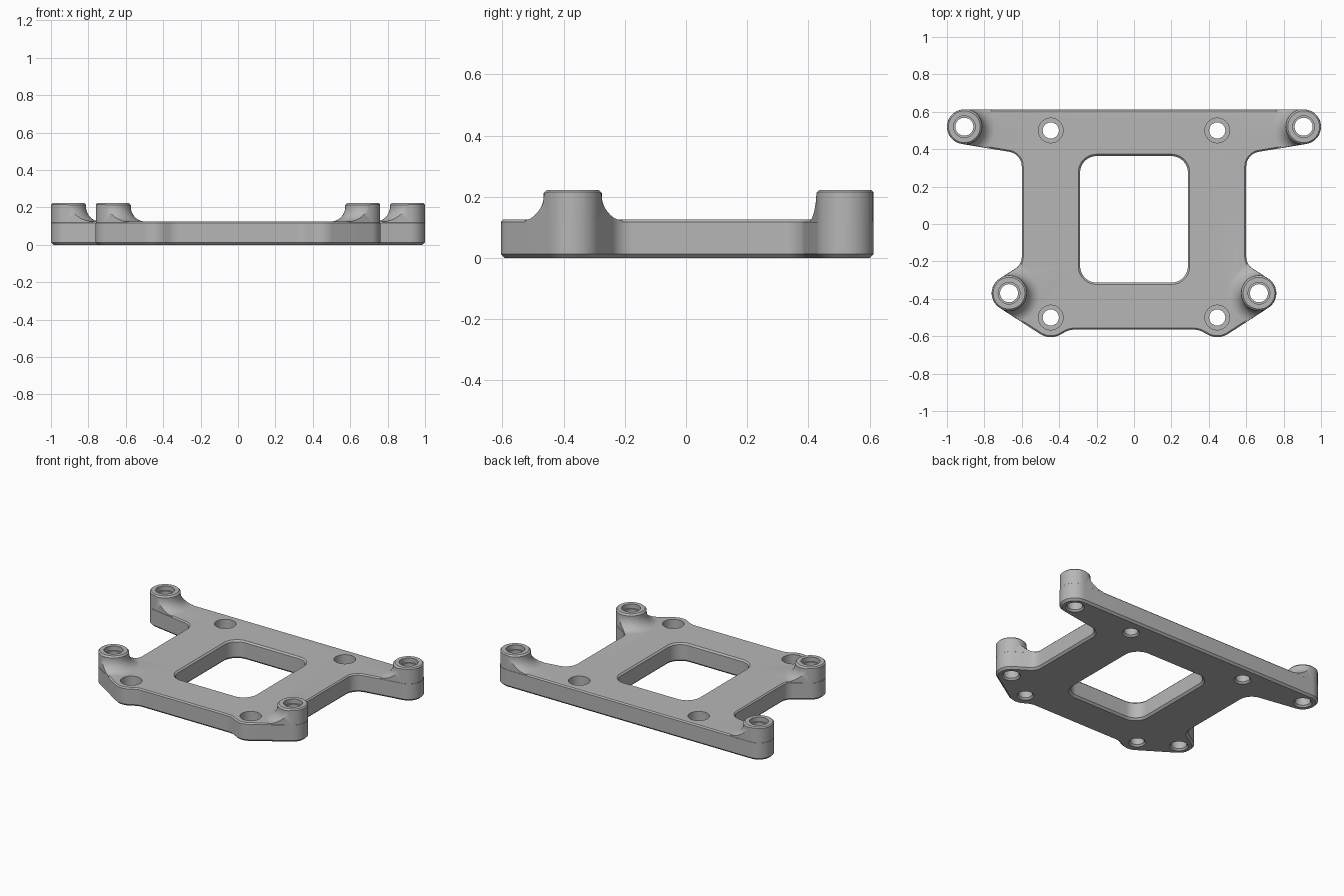
import bpy, bmesh, math
from mathutils import Vector

cube = bpy.data.objects.get("Cube")
if cube:
    bpy.data.objects.remove(cube, do_unlink=True)

metal = bpy.data.materials.new("grey_metal")
metal.use_nodes = True
GREY = (0.47, 0.47, 0.47, 1)
metal.diffuse_color = GREY
metal.node_tree.nodes["Principled BSDF"].inputs["Base Color"].default_value = GREY


def loft(name, rings):
    """Closed solid through a stack of rings, capped at both ends."""
    bm = bmesh.new()
    rows = [[bm.verts.new(p) for p in ring] for ring in rings]
    n = len(rows[0])
    for a, b in zip(rows, rows[1:]):
        for i in range(n):
            j = (i + 1) % n
            bm.faces.new((a[i], a[j], b[j], b[i]))
    bm.faces.new(rows[0][::-1])
    bm.faces.new(rows[-1])
    bmesh.ops.recalc_face_normals(bm, faces=bm.faces)
    mesh = bpy.data.meshes.new(name)
    bm.to_mesh(mesh)
    bm.free()
    mesh.materials.append(metal)
    obj = bpy.data.objects.new(name, mesh)
    bpy.context.collection.objects.link(obj)
    return obj


def lathe(name, x, y, profile, n=48):
    """Turned solid about a vertical axis, profile of (radius, height)."""
    turn = [2 * math.pi * i / n for i in range(n)]
    return loft(name, [[(x + r * math.cos(t), y + r * math.sin(t), z) for t in turn]
                       for r, z in profile])


def belt(circles, offset=0.0, steps=20):
    """Outline of arcs joined by tangent lines; negative radius is a concave arc."""
    normals = []
    for i, (x, y, r) in enumerate(circles):
        x2, y2, r2 = circles[(i + 1) % len(circles)]
        d = Vector((x2 - x, y2 - y))
        k = (r - r2) / d.length
        d.normalize()
        nrm = d * k + Vector((d.y, -d.x)) * math.sqrt(max(0, 1 - k * k))
        normals.append(math.atan2(nrm.y, nrm.x))
    pts = []
    for i, (x, y, r) in enumerate(circles):
        a, b = normals[i - 1], normals[i]
        sweep = (b - a) % (2 * math.pi) if r > 0 else -((a - b) % (2 * math.pi))
        for s in range(steps + 1):
            t = a + sweep * s / steps
            pts.append((x + (r + offset) * math.cos(t), y + (r + offset) * math.sin(t)))
    return pts


def prism(name, circles, sections):
    """Belt outline stacked over (offset, height) sections."""
    return loft(name, [[(x, y, z) for x, y in belt(circles, o)] for o, z in sections])


def combine(obj, tool, operation):
    """Apply a boolean and discard the tool."""
    mod = obj.modifiers.new("boolean", 'BOOLEAN')
    mod.operation = operation
    mod.solver = 'EXACT'
    mod.object = tool
    deps = bpy.context.evaluated_depsgraph_get()
    mesh = bpy.data.meshes.new_from_object(obj.evaluated_get(deps))
    obj.modifiers.clear()
    obj.data = mesh
    bpy.data.objects.remove(tool, do_unlink=True)


TOP, BOSS_TOP, BOSS_R = 0.125, 0.222, 0.093
rear_boss, front_boss = (0.907, 0.52), (0.668, -0.37)

# Plate outline: right half from the front edge round to the rear, then mirrored
half = [
    (0.32, -0.665, -0.10),
    (0.445, -0.50, 0.105),
    (*front_boss, BOSS_R),
    (0.675, -0.175, -0.075),
    (0.68, 0.307, -0.08),
    (*rear_boss, BOSS_R),
]
outline = half + [(-x, y, r) for x, y, r in reversed(half)]
bracket = prism("mounting_bracket", outline,
                [(-0.013, 0), (0, 0.013), (0, TOP - 0.008), (-0.008, TOP)])

# Central window with eased edges
window = [(-0.2, -0.225, 0.088), (0.2, -0.225, 0.088),
          (0.2, 0.275, 0.088), (-0.2, 0.275, 0.088)]
combine(bracket, prism("window_cutter", window,
                       [(0.023, -0.01), (0, 0.013), (0, TOP - 0.01), (0.02, TOP + 0.01)]),
        'DIFFERENCE')

# Raised bosses flaring into the plate, trimmed to the outline
FLARE = 0.078
arc = [math.radians(270 - 90 * i / 12) for i in range(13)]
flare = [(BOSS_R + FLARE, 0.06)]
flare += [(BOSS_R + 0.002 + FLARE * (1 + math.cos(a)), TOP - 0.001 + FLARE * (1 + math.sin(a)))
          for a in arc]
flare += [(BOSS_R + 0.002, BOSS_TOP - 0.01), (BOSS_R - 0.008, BOSS_TOP)]
for bx, by in (rear_boss, front_boss):
    for side in (1, -1):
        boss = lathe("boss", side * bx, by, flare)
        combine(boss, prism("trim", outline, [(-0.001, 0.03), (-0.001, 0.3)]), 'INTERSECT')
        combine(bracket, boss, 'UNION')

# Through holes: stepped in the bosses, deep counterbores in the plate
boss_hole = [(0.067, -0.01), (0.048, 0.011), (0.048, BOSS_TOP - 0.03),
             (0.058, BOSS_TOP - 0.03), (0.058, 0.3)]
plate_hole = [(0.062, -0.01), (0.043, 0.011), (0.043, 0.055), (0.066, 0.055), (0.066, 0.3)]
holes = [(rear_boss, boss_hole), (front_boss, boss_hole),
         ((0.445, 0.5), plate_hole), ((0.445, -0.5), plate_hole)]
for (hx, hy), profile in holes:
    for side in (1, -1):
        combine(bracket, lathe("hole_cutter", side * hx, hy, profile), 'DIFFERENCE')

bpy.ops.object.select_all(action='DESELECT')
bracket.select_set(True)
bpy.context.view_layer.objects.active = bracket
bpy.ops.object.shade_smooth_by_angle(angle=math.radians(30))
